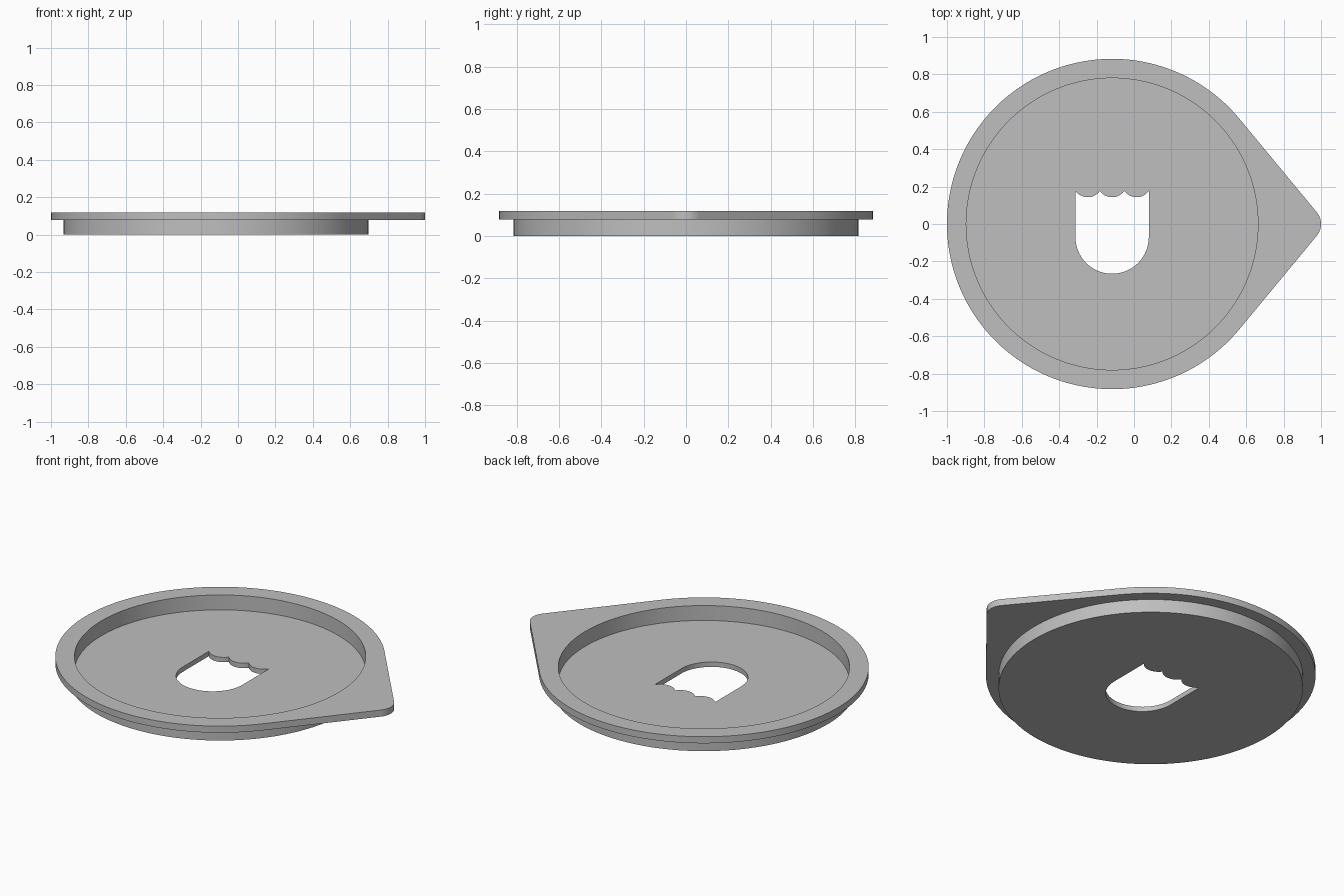
import bpy, bmesh
from math import pi, sin, cos, acos, asin, radians

if "Cube" in bpy.data.objects:
    bpy.data.objects.remove(bpy.data.objects["Cube"])

CX = -0.117                                    # axis of the round dish
RIM_R, BODY_R, INNER_R, TIP_R = 0.883, 0.815, 0.78, 0.098
FLOOR_Z, LIP_Z, TOP_Z = 0.029, 0.078, 0.117


def arc(cx, cy, r, a0, a1, n):
    """Points along an arc, both ends included."""
    return [(cx + r * cos(a0 + (a1 - a0) * i / n),
             cy + r * sin(a0 + (a1 - a0) * i / n)) for i in range(n + 1)]


def circle(r):
    return arc(CX, 0, r, 0, 2 * pi, 144)[:-1]


# Teardrop rim: large circle joined by tangents to a small rounded tip
tip_x = 1 - TIP_R
t = acos((RIM_R - TIP_R) / (tip_x - CX))
rim = arc(CX, 0, RIM_R, t, 2 * pi - t, 120) + arc(tip_x, 0, TIP_R, -t, t, 20)

# Shield-shaped opening: round bottom, straight sides, three scallops on top
HALF, TOP_Y, SAG = 0.196, 0.177, 0.034
shield = arc(CX, -0.07, HALF, pi, 2 * pi, 48)
chord = HALF / 3
scallop_r = (chord ** 2 + SAG ** 2) / (2 * SAG)
half_a = asin(chord / scallop_r)
for k in (1, 0, -1):
    points = arc(CX + 2 * chord * k, TOP_Y - SAG + scallop_r, scallop_r,
                 -pi / 2 + half_a, -pi / 2 - half_a, 14)
    shield += points if k == 1 else points[1:]

bm = bmesh.new()


def ring(outline, z):
    """Closed loop of edges at one height."""
    verts = [bm.verts.new((x, y, z)) for x, y in outline]
    edges = [bm.edges.new((a, b)) for a, b in zip(verts, verts[1:] + verts[:1])]
    return verts, edges


def wall(low, high):
    """Upright faces between two matching loops."""
    a, b = low[0], high[0]
    for i in range(len(a)):
        bm.faces.new((a[i - 1], a[i], b[i], b[i - 1]))


def cap(outer, inner):
    """Flat face between an outer loop and the loop inside it."""
    bmesh.ops.triangle_fill(bm, edges=outer[1] + inner[1], use_beauty=True)


hole_low, hole_high = ring(shield, 0), ring(shield, FLOOR_Z)
body_low, body_high = ring(circle(BODY_R), 0), ring(circle(BODY_R), LIP_Z)
lip_low, lip_high = ring(rim, LIP_Z), ring(rim, TOP_Z)
recess_low, recess_high = ring(circle(INNER_R), FLOOR_Z), ring(circle(INNER_R), TOP_Z)

cap(body_low, hole_low)          # underside
cap(recess_low, hole_high)       # recessed floor
cap(lip_low, body_high)          # underside of the lip
cap(lip_high, recess_high)       # top of the lip
for low, high in ((hole_low, hole_high), (body_low, body_high),
                  (lip_low, lip_high), (recess_low, recess_high)):
    wall(low, high)
bmesh.ops.recalc_face_normals(bm, faces=bm.faces[:])

mesh = bpy.data.meshes.new("lipped_dish")
bm.to_mesh(mesh)
bm.free()
dish = bpy.data.objects.new("lipped_dish", mesh)
bpy.context.collection.objects.link(dish)

# Plain grey material
grey = bpy.data.materials.new("plain grey")
grey.use_nodes = True
colour = (0.52, 0.52, 0.52, 1)
grey.diffuse_color = colour
grey.node_tree.nodes["Principled BSDF"].inputs["Base Color"].default_value = colour
mesh.materials.append(grey)

bpy.ops.object.select_all(action='DESELECT')
dish.select_set(True)
bpy.context.view_layer.objects.active = dish
bpy.ops.object.shade_smooth_by_angle(angle=radians(30))
